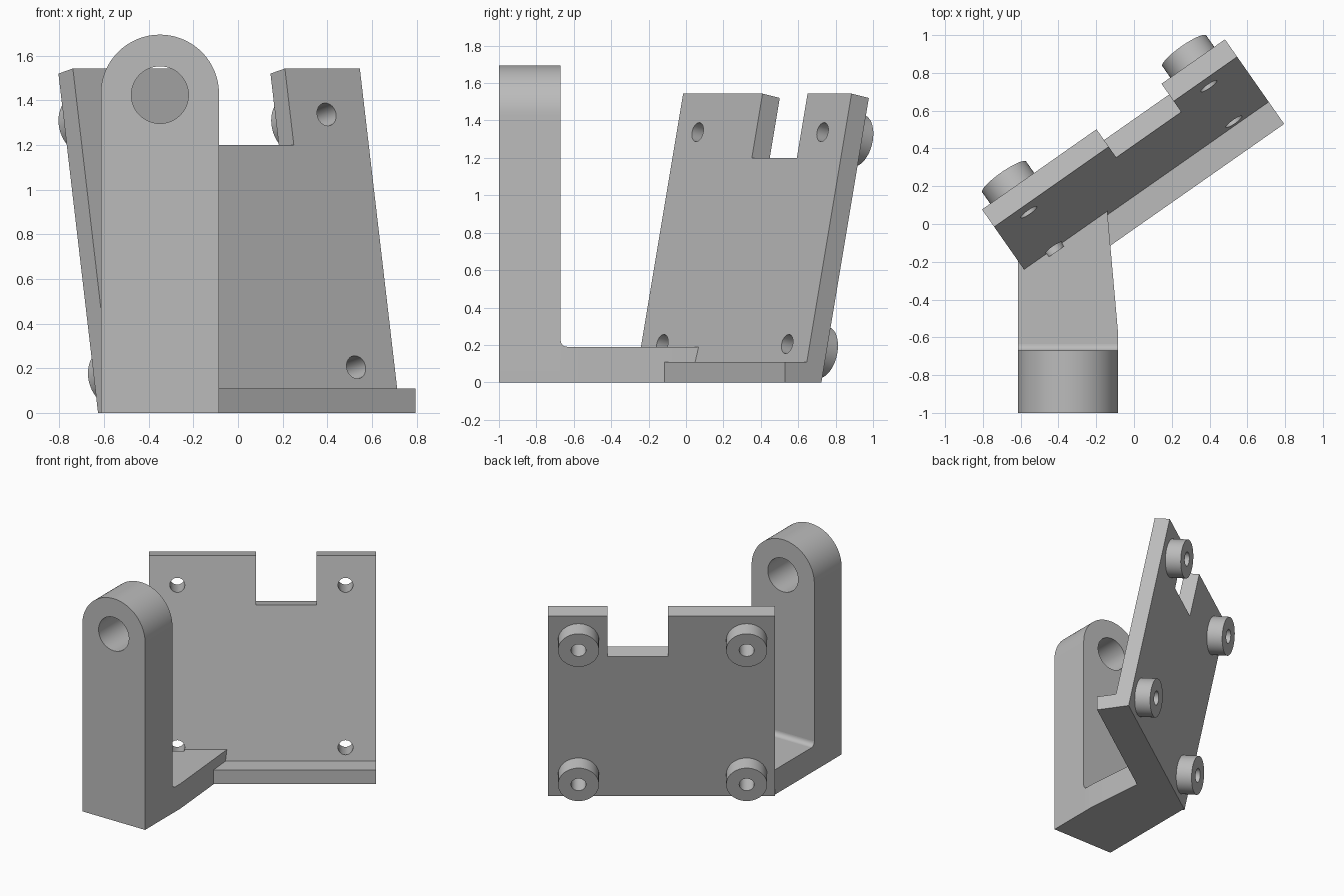
import bpy, bmesh, math
from mathutils import Vector

if "Cube" in bpy.data.objects:
    bpy.data.objects.remove(bpy.data.objects["Cube"], do_unlink=True)

grey = bpy.data.materials.new("plain_grey")
grey.use_nodes = True
grey.diffuse_color = (0.5, 0.5, 0.5, 1)
grey.node_tree.nodes["Principled BSDF"].inputs["Base Color"].default_value = (0.5, 0.5, 0.5, 1)

# World axes, and the turned, leaning axes of the plate
X, Y, Z = Vector((1, 0, 0)), Vector((0, 1, 0)), Vector((0, 0, 1))
TURN, LEAN = math.radians(35), math.radians(11.5)
ALONG = Vector((math.cos(TURN), math.sin(TURN), 0))
BACK = Vector((-math.sin(TURN), math.cos(TURN), 0))
SLOPE = BACK * math.sin(LEAN) + Z * math.cos(LEAN)
NORMAL = BACK * math.cos(LEAN) - Z * math.sin(LEAN)
FOOT = BACK * 0.098          # where the plate's front face meets the ground
THICK, TALL = 0.115, 1.575
LEFT, RIGHT = -0.615, 0.955


def prism(name, points, a, b, c, start, end, origin=Vector()):
    """Outline in the a-b plane, extruded along c."""
    bm = bmesh.new()
    rings = [[bm.verts.new(origin + a * p + b * q + c * d) for p, q in points]
             for d in (start, end)]
    bm.faces.new(rings[0])
    bm.faces.new(rings[1])
    n = len(points)
    for i in range(n):
        j = (i + 1) % n
        bm.faces.new((rings[0][i], rings[0][j], rings[1][j], rings[1][i]))
    bmesh.ops.recalc_face_normals(bm, faces=bm.faces)
    mesh = bpy.data.meshes.new(name)
    bm.to_mesh(mesh)
    bm.free()
    mesh.materials.append(grey)
    obj = bpy.data.objects.new(name, mesh)
    bpy.context.collection.objects.link(obj)
    return obj


def arc(cx, cy, r, start=0, sweep=360, n=48):
    steps = n if sweep == 360 else n + 1
    angles = [math.radians(start + sweep * i / n) for i in range(steps)]
    return [(cx + r * math.cos(t), cy + r * math.sin(t)) for t in angles]


def activate(obj):
    bpy.ops.object.select_all(action='DESELECT')
    obj.select_set(True)
    bpy.context.view_layer.objects.active = obj


def cut(obj, cutter):
    activate(obj)
    mod = obj.modifiers.new("cut", 'BOOLEAN')
    mod.operation, mod.solver, mod.object = 'DIFFERENCE', 'EXACT', cutter
    bpy.ops.object.modifier_apply(modifier=mod.name)


def flat(vec):
    return (vec.dot(BACK), vec.z)


# Leaning plate with a front lip along its foot
top = FOOT + SLOPE * TALL
lip = 0.11
plate = prism("plate", [
    (-0.022, 0), flat(FOOT + BACK * THICK / math.cos(LEAN)), flat(top + NORMAL * THICK),
    flat(top), flat(FOOT + SLOPE * lip / math.cos(LEAN)), (-0.022, lip)],
    BACK, Z, ALONG, LEFT, RIGHT)

# Notch in the plate's top edge
notch = prism("notch_cutter", [(0.125, 1.225), (0.545, 1.225), (0.545, 1.8), (0.125, 1.8)],
              ALONG, SLOPE, NORMAL, -0.2, 0.3, FOOT)
cut(plate, notch)

# Arm joining the plate to the column
arm = prism("arm", [(-0.615, -0.67), (-0.085, -0.67), (-0.085, -0.57),
                    (-0.143, 0.085), (-0.615, -0.19)], X, Y, Z, 0, 0.19)

# Upright column with a round top and a cross hole
column = prism("column", [(-0.615, 0), (-0.085, 0)] + arc(-0.35, 1.43, 0.265, 0, 180),
               X, Z, Y, -1, -0.67)
bore = prism("bore_cutter", arc(-0.35, 1.425, 0.128), X, Z, Y, -1.2, -0.5)
cut(column, bore)

# Rounded inner corner between the column and the arm
fillet = prism("inner_fillet", [(-0.67, 0.19)] + arc(-0.635, 0.225, 0.035, 180, 90, 8),
               Y, Z, X, -0.615, -0.085)

# Four bosses on the back, each with a screw hole through the plate
parts, cutters = [plate, arm, column, fillet], [notch, bore]
for side, s in (("right", -0.42), ("left", 0.744)):
    for level, v in (("lower", 0.209), ("upper", 1.365)):
        boss = prism(f"{level}_{side}_boss", arc(s, v, 0.142),
                     ALONG, SLOPE, NORMAL, THICK - 0.01, 0.233, FOOT)
        hole = prism("hole_cutter", arc(s, v, 0.052, n=32),
                     ALONG, SLOPE, NORMAL, -0.02, 0.35, FOOT)
        for part in (plate, boss):
            cut(part, hole)
        if (side, level) == ("right", "lower"):
            cut(arm, hole)
        parts.append(boss)
        cutters.append(hole)

for cutter in cutters:
    bpy.data.objects.remove(cutter, do_unlink=True)

for part in parts:
    activate(part)
    bpy.ops.object.shade_smooth_by_angle(angle=math.radians(30))
